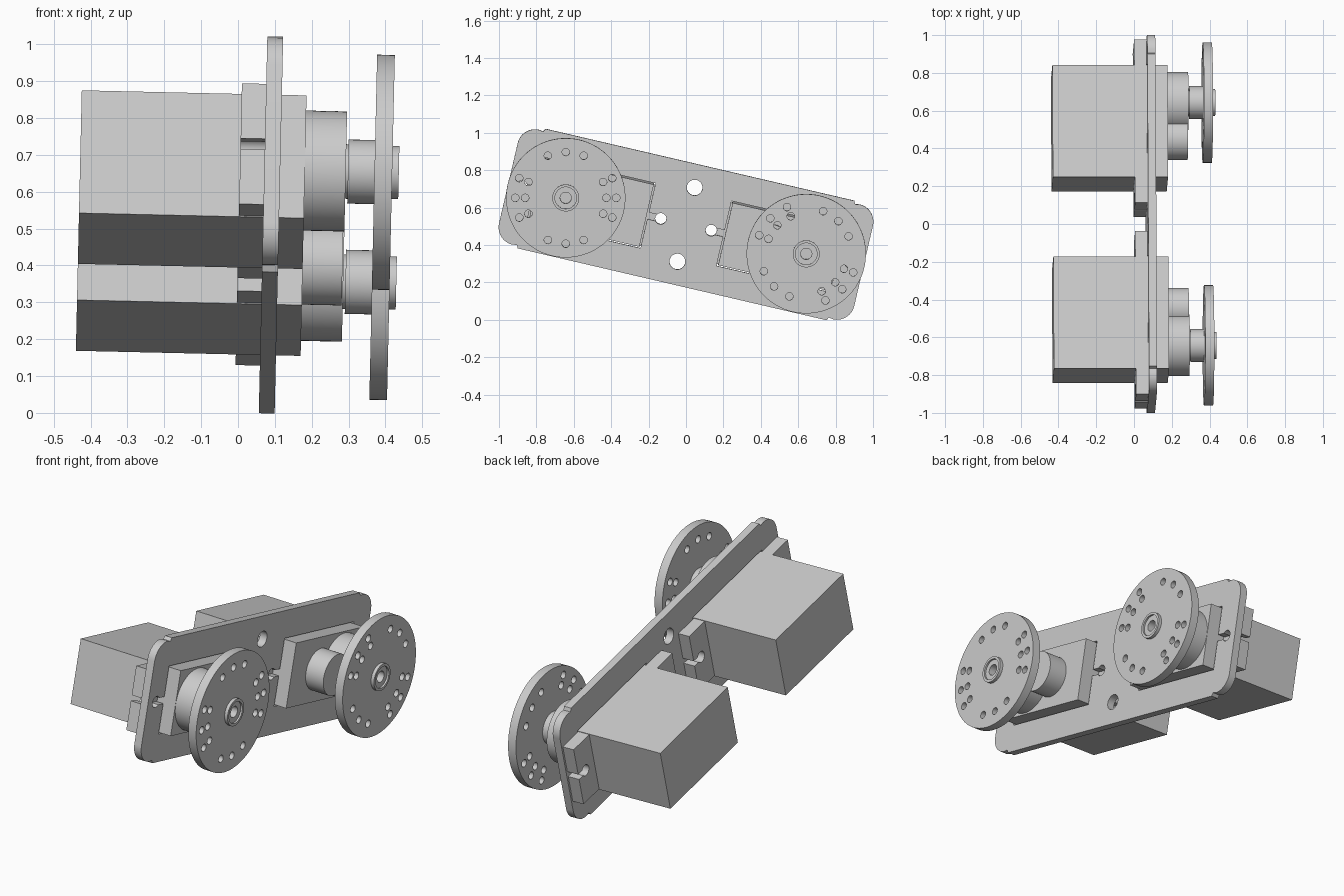
import bpy
from math import sin, cos, asin, pi, radians
from mathutils import Matrix

if "Cube" in bpy.data.objects:
    bpy.data.objects.remove(bpy.data.objects["Cube"])

# Local frame: u along the bracket, w across it, x through it; whole assembly is tilted
FRAME = (Matrix.Translation((0, 0, 0.512))
         @ Matrix.Rotation(radians(1.3), 4, 'Y')
         @ Matrix.Rotation(radians(-13.1), 4, 'X')
         @ Matrix(((0, 0, 1, 0), (1, 0, 0, 0), (0, 1, 0, 0), (0, 0, 0, 1))))


def slab(name, loops, x0, x1):
    """Extrude flat outlines (inner loops become holes) from depth x0 to x1."""
    cu = bpy.data.curves.new(name, 'CURVE')
    cu.dimensions = '2D'
    cu.fill_mode = 'BOTH'
    cu.extrude = (x1 - x0) / 2
    for pts in loops:
        sp = cu.splines.new('POLY')
        sp.points.add(len(pts) - 1)
        for p, (u, w) in zip(sp.points, pts):
            p.co = (u, w, 0, 1)
        sp.use_cyclic_u = True
    ob = bpy.data.objects.new(name, cu)
    bpy.context.collection.objects.link(ob)
    ob.matrix_world = FRAME @ Matrix.Translation((0, 0, (x0 + x1) / 2))
    bpy.ops.object.select_all(action='DESELECT')
    bpy.context.view_layer.objects.active = ob
    ob.select_set(True)
    bpy.ops.object.convert(target='MESH')
    ob = bpy.context.object
    bpy.ops.object.mode_set(mode='EDIT')
    bpy.ops.mesh.select_all(action='SELECT')
    bpy.ops.mesh.remove_doubles(threshold=0.0002)
    bpy.ops.mesh.normals_make_consistent(inside=False)
    bpy.ops.object.mode_set(mode='OBJECT')
    bpy.ops.object.shade_smooth_by_angle(angle=radians(30))
    return ob


def arc(cu, cw, r, a0, a1, n):
    return [(cu + r * cos(a0 + (a1 - a0) * i / n), cw + r * sin(a0 + (a1 - a0) * i / n))
            for i in range(n + 1)]


def circle(u, w, r, n=48):
    return arc(u, w, r, 0, 2 * pi, n)[:-1]


def rect(u, hu, hw):
    return [(u - hu, -hw), (u + hu, -hw), (u + hu, hw), (u - hu, hw)]


def keyhole_rect(c, hu, hw, hole, slot, r=0.03):
    """Rectangle whose two ends are joined by a slot to a round screw hole."""
    a = asin(slot / r)
    if hole > hu:
        bow = arc(-hole, 0, r, a, 2 * pi - a, 20)
    else:
        bow = arc(-hole, 0, r, pi - a, a - pi, 20)
    half = [(-hu, hw), (-hu, slot)] + bow + [(-hu, -slot), (-hu, -hw)]
    return [(c + u, w) for u, w in half] + [(c - u, -w) for u, w in half]


MID = 0.5205      # servo centre
AXIS = 0.66       # output shaft
HOLE = 0.382      # screw offset from servo centre

# Bracket plate: rounded corners with small relief notches
corner = arc(0.88, 0.22, 0.095, 0, pi / 2, 12) + [(0.857, 0.311), (0.847, 0.328)]
outline = (corner + [(-u, w) for u, w in reversed(corner)]
           + [(-u, -w) for u, w in corner] + [(u, -w) for u, w in reversed(corner)])
slab("bracket_plate",
     [outline, circle(0, 0.203, 0.042), circle(0, -0.203, 0.042)]
     + [keyhole_rect(s * MID, 0.312, 0.178, HOLE, 0.018) for s in (-1, 1)],
     0.068, 0.111)

for side, s, turn in (("upper", -1, radians(13.1)), ("lower", 1, radians(-31.5))):
    c, ax = s * MID, s * AXIS
    # Servo case and slotted mounting ears
    slab(side + "_servo_case", [rect(c, 0.304, 0.171)], -0.432, 0.178)
    slab(side + "_servo_ears", [keyhole_rect(c, 0.444, 0.168, HOLE, 0.015)], 0.002, 0.068)
    # Gear housing bosses
    slab(side + "_main_boss", [circle(ax, 0, 0.163, 64)], 0.17, 0.289)
    slab(side + "_gear_boss", [circle(s * 0.46, 0, 0.11)], 0.17, 0.286)
    # Output shaft and horn hub
    slab(side + "_shaft", [circle(ax, 0, 0.074)], 0.28, 0.30)
    slab(side + "_horn_hub", [circle(ax, 0, 0.087)], 0.295, 0.37)
    slab(side + "_hub_rim", [circle(ax, 0, 0.072), circle(ax, 0, 0.058)], 0.36, 0.433)
    slab(side + "_hub_face", [circle(ax, 0, 0.059), circle(ax, 0, 0.03, 32)], 0.36, 0.423)
    # Round horn with drilled pattern
    loops = [circle(ax, 0, 0.319, 96), circle(ax, 0, 0.065)]
    for base, radii in ((0, (0.217, 0.27)), (90, (0.245,))):
        for ang in (base, base + 180):
            for off in (-23, 0, 23):
                t = radians(ang + off) + turn
                loops += [circle(ax + r * cos(t), r * sin(t), 0.02, 20) for r in radii]
    slab(side + "_horn_disc", loops, 0.367, 0.415)
